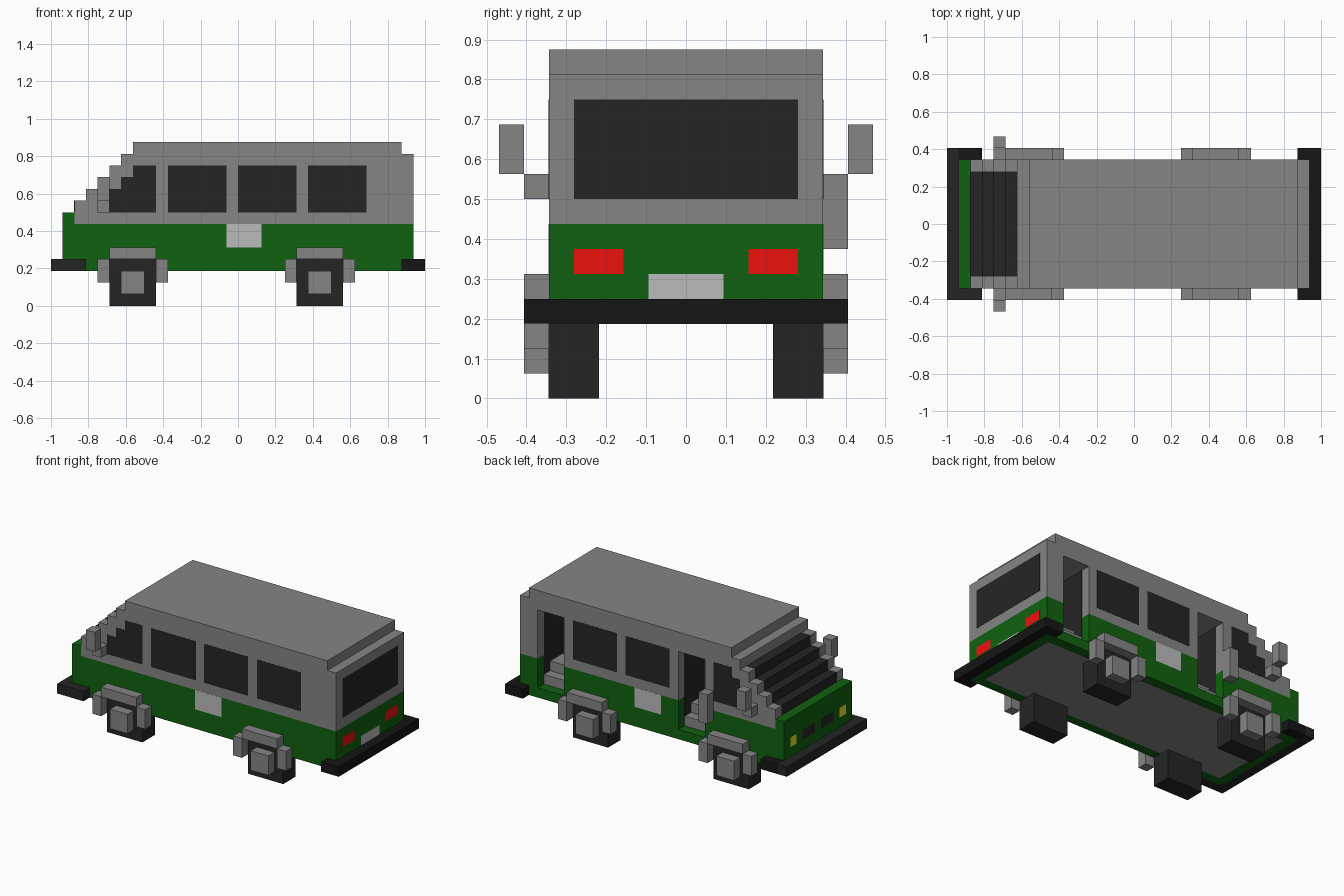
import bpy, bmesh

if "Cube" in bpy.data.objects:
    bpy.data.objects.remove(bpy.data.objects["Cube"])

U = 1 / 16     # voxel size
W = 5.5 * U    # half width of the body
E = 0.0008     # how far flush panels stand proud


def mat(name, rgb):
    m = bpy.data.materials.new(name)
    m.diffuse_color = (*rgb, 1)
    m.use_nodes = True
    m.node_tree.nodes["Principled BSDF"].inputs["Base Color"].default_value = m.diffuse_color
    return m


GREY = mat("grey_paint", (0.235, 0.235, 0.235))
GREEN = mat("green_paint", (0.005, 0.122, 0.005))
DARK = mat("dark_glass", (0.0185, 0.0185, 0.0185))
BLACK = mat("black_trim", (0.0075, 0.0075, 0.0075))
LIGHT = mat("light_plate", (0.5, 0.5, 0.5))
RED = mat("red_lamp", (0.86, 0.005, 0.005))
YELLOW = mat("yellow_lamp", (0.8, 0.75, 0.02))


def prism(name, pts, y0, y1, m=GREY):
    """Extrude an x-z outline from y0 to y1."""
    bm = bmesh.new()
    f = bm.faces.new([bm.verts.new((x, y0, z)) for x, z in pts])
    ext = bmesh.ops.extrude_face_region(bm, geom=[f])["geom"]
    bmesh.ops.translate(bm, vec=(0, y1 - y0, 0),
                        verts=[v for v in ext if isinstance(v, bmesh.types.BMVert)])
    bmesh.ops.recalc_face_normals(bm, faces=bm.faces)
    me = bpy.data.meshes.new(name)
    bm.to_mesh(me)
    bm.free()
    ob = bpy.data.objects.new(name, me)
    bpy.context.collection.objects.link(ob)
    if m:
        me.materials.append(m)
    return ob


def box(name, x0, x1, y0, y1, z0, z1, m=GREY):
    """Box given in voxel units."""
    x0, x1, z0, z1 = x0 * U, x1 * U, z0 * U, z1 * U
    return prism(name, [(x0, z0), (x1, z0), (x1, z1), (x0, z1)], y0 * U, y1 * U, m)


def sided(name, s, x0, x1, y0, y1, z0, z1, m=GREY):
    """Box on one side of the bus, s = -1 or 1."""
    a, b = sorted((s * y0, s * y1))
    return box(name, x0, x1, a, b, z0, z1, m)


def stairs(x, z, n):
    """Outline of n rising one-voxel steps."""
    pts = []
    for i in range(n):
        pts += [(x + i, z + i), (x + i + 1, z + i)]
    return pts


e = E / U

# Body shell: green lower half with hood lip, grey cabin with stepped nose
lower = prism("lower_body", [(x * U, z * U) for x, z in
              [(-15, 3), (15, 3), (15, 7), (-14, 7), (-14, 8), (-15, 8)]], -W, W, GREEN)
upper = prism("cabin", [(x * U, z * U) for x, z in
              [(-14, 7)] + stairs(-14, 9, 5) + [(-9, 14), (14, 14), (14, 13), (15, 13), (15, 7)]], -W, W)

# Door wells on the +y side, with dark lining and two grey steps
for name, x0, x1 in (("front_door", -6, -3), ("rear_door", 10, 13)):
    for body, z0, z1, m in ((lower, 4, 8, GREEN), (upper, 6, 12, GREY)):
        cut = box(name + "_cutter", x0, x1, 1.5, 6.5, z0, z1, m)
        cut.hide_render = True
        cut.hide_set(True)
        b = body.modifiers.new(name, "BOOLEAN")
        b.object = cut
        b.operation = "DIFFERENCE"
        b.solver = "EXACT"
    box(name + "_back_lining", x0, x1, 1.5, 1.5 + e, 6, 12, DARK)
    box(name + "_left_lining", x0, x0 + e, 1.5, 4.5, 4, 12, DARK)
    box(name + "_right_lining", x1 - e, x1, 1.5, 4.5, 4, 12, DARK)
    box(name + "_low_step", x0, x1, 3.5, 4.5, 4, 5)
    box(name + "_high_step", x0, x1, 1.5, 3.5, 4, 6)
box("door_handle", -7, -6, 5.5, 6.5, 6, 9)

# Stepped windscreen, proud of the nose by a hair
screen = [(-14, 8)] + stairs(-14, 9, 4) + [(-10, 8)]
prism("windscreen", [(x * U - (E if x < -10 else 0), z * U + E) for x, z in screen],
      -4.5 * U, 4.5 * U, DARK)

front_win = [(-11, 8), (-11, 10), (-10, 10), (-10, 11), (-9, 11), (-9, 12), (-7, 12), (-7, 8)]
for s, starts in ((-1, (-6, 0, 6)), (1, (-2, 4))):
    # Side windows and plate
    prism("front_side_window", [(x * U, z * U) for x, z in front_win],
          s * (W - U / 2), s * (W + E), DARK)
    for x in starts:
        sided("side_window", s, x, x + 5, 5, 5.5 + e, 8, 12, DARK)
    sided("side_plate", s, -1, 2, 5, 5.5 + e, 5, 7, LIGHT)
    # Wheels, hubs and fenders
    for x in (-11, 5):
        sided("wheel", s, x, x + 4, 3.5, 5.5 + e, 0, 4, DARK)
        sided("hub", s, x + 1, x + 3, 5.5, 6.5, 1, 3)
        sided("fender_top", s, x, x + 4, 5.5, 6.5, 4, 5)
        sided("fender_front", s, x - 1, x, 5.5, 6.5, 2, 4)
        sided("fender_rear", s, x + 4, x + 5, 5.5, 6.5, 2, 4)
    sided("mirror_arm", s, -12, -11, 5.5, 6.5, 8, 9)
    sided("mirror", s, -12, -11, 6.5, 7.5, 9, 11)
    # Lamps, grille and bumper corners
    sided("headlight", s, -15 - e, -14.5, 3.5, 4.5, 5, 6, YELLOW)
    sided("grille", s, -15 - e, -14.5, 0.5, 2.5, 5, 6, DARK)
    sided("tail_light", s, 14.5, 15 + e, 2.5, 4.5, 5, 6, RED)
    sided("front_bumper_corner", s, -15, -13, 5.5, 6.5, 3, 4, DARK if s < 0 else BLACK)
    sided("rear_bumper_corner", s, 14, 15, 5.5, 6.5, 3, 4, BLACK)

# Ends and underside
box("front_bumper", -16, -15, -6.5, 6.5, 3, 4, DARK)
box("rear_bumper", 15, 16, -6.5, 6.5, 3, 4, BLACK)
box("rear_window", 14.5, 15 + e, -4.5, 4.5, 8, 12, DARK)
box("rear_plate", 14.5, 15 + e, -1.5, 1.5, 4, 5, LIGHT)
box("floor", -14, 14, -4.5, 4.5, 3 - e, 3.5)
